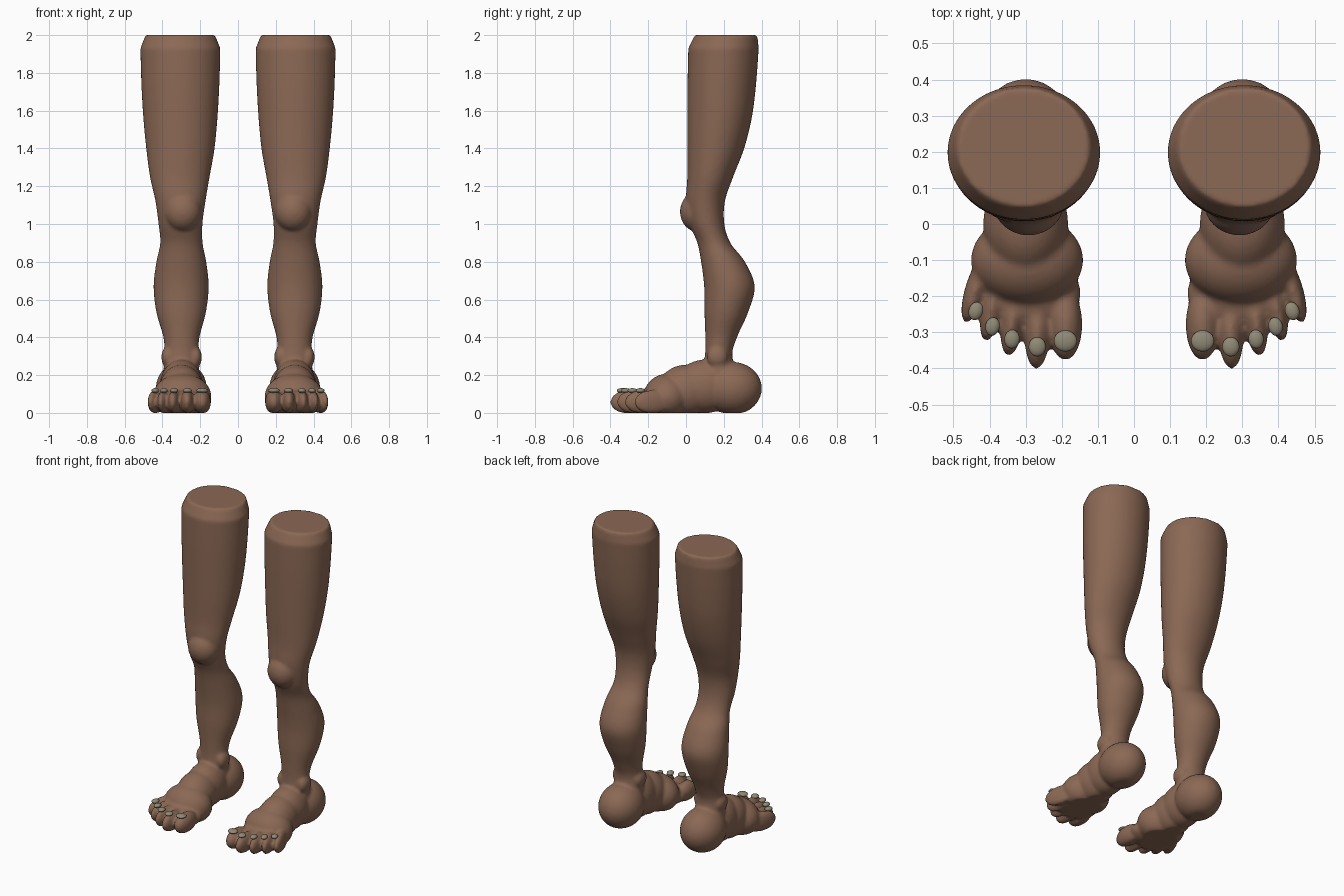
import bpy, bmesh, math
from mathutils import Matrix, Vector

cube = bpy.data.objects.get("Cube")
if cube:
    bpy.data.objects.remove(cube)


def material(name, rgb):
    m = bpy.data.materials.new(name)
    m.use_nodes = True
    m.diffuse_color = (*rgb, 1)
    m.node_tree.nodes["Principled BSDF"].inputs["Base Color"].default_value = (*rgb, 1)
    return m


def ellipsoid(bm, centre, radii, tilt=0):
    mat = (Matrix.Translation(centre) @ Matrix.Rotation(tilt, 4, 'Z')
           @ Matrix.Diagonal((*radii, 1)))
    bmesh.ops.create_uvsphere(bm, u_segments=32, v_segments=20, radius=1, matrix=mat)


def spline(rows, steps=5):
    """Smooth curve through the given rows of numbers."""
    pts = [Vector(r) for r in rows]
    pts = [pts[0]] + pts + [pts[-1]]
    out = []
    for a, b, c, d in zip(pts, pts[1:], pts[2:], pts[3:]):
        for i in range(steps):
            t = i / steps
            out.append(0.5 * (2 * b + (c - a) * t + (2 * a - 5 * b + 4 * c - d) * t * t
                              + (3 * b - a - 3 * c + d) * t ** 3))
    return out + [pts[-1]]


def loft(bm, rows, sides=48):
    """Closed tube of elliptical rings: z, x min, x max, y front, y back."""
    rings = []
    for z, x0, x1, y0, y1 in rows:
        ring = []
        for i in range(sides):
            a = math.tau * i / sides
            ring.append(bm.verts.new(((x0 + x1) / 2 + (x1 - x0) / 2 * math.cos(a),
                                      (y0 + y1) / 2 + (y1 - y0) / 2 * math.sin(a), z)))
        rings.append(ring)
    for up, low in zip(rings, rings[1:]):
        for i in range(sides):
            j = (i + 1) % sides
            bm.faces.new((up[i], low[i], low[j], up[j]))
    bm.faces.new(rings[0])
    bm.faces.new(rings[-1][::-1])


def finish(bm, name, mat):
    bmesh.ops.recalc_face_normals(bm, faces=bm.faces)
    mesh = bpy.data.meshes.new(name)
    bm.to_mesh(mesh)
    bm.free()
    mesh.materials.append(mat)
    mesh.shade_smooth()
    ob = bpy.data.objects.new(name, mesh)
    bpy.context.collection.objects.link(ob)
    return ob


skin = material("brown skin", (0.26, 0.14, 0.09))
nail = material("grey nail", (0.28, 0.25, 0.18))

# Thigh, knee and calf
bm = bmesh.new()
outline = [
    (1.93, .093, .517, .012, .385), (1.75, .098, .512, .008, .372),
    (1.57, .108, .502, .007, .35), (1.4, .124, .486, .007, .308),
    (1.25, .15, .466, .007, .25), (1.12, .172, .437, .0, .206),
    (1.0, .188, .421, .02, .203), (.9, .187, .412, .06, .235),
    (.8, .168, .432, .08, .312), (.67, .155, .447, .096, .364),
    (.53, .17, .432, .098, .328), (.4, .204, .395, .102, .27),
    (.3, .208, .39, .1, .245), (.16, .2, .4, .08, .28)]
loft(bm, [(2.0, .122, .49, .047, .378)] + spline(outline))
ellipsoid(bm, (.292, .058, 1.065), (.098, .09, .105))

# Ankle bones
for x in (.225, .372):
    ellipsoid(bm, (x, .165, .295), (.034, .055, .055))

# Heel, instep and ball of the foot
ellipsoid(bm, (.3, .245, .13), (.135, .157, .14))
ellipsoid(bm, (.3, .1, .14), (.115, .16, .142))
ellipsoid(bm, (.3, -.0, .12), (.118, .15, .135))
ellipsoid(bm, (.296, -.1, .085), (.156, .125, .122))
ellipsoid(bm, (.302, -.19, .055), (.155, .11, .068))

# Toes: x, tip y, half width, turn, nail y
toes = [(.19, -.378, .047, 0, -.324), (.268, -.402, .035, .03, -.34),
        (.338, -.367, .031, .1, -.319), (.392, -.327, .029, .2, -.284),
        (.438, -.278, .029, .3, -.241)]
for x, tip, w, turn, _ in toes:
    ellipsoid(bm, (x, tip + .1, .058), (w, .1, .064), turn)

# Flat sole
for v in bm.verts:
    v.co.z = max(v.co.z, 0)
legs = finish(bm, "legs", skin)
fuse = legs.modifiers.new("fuse", 'REMESH')
fuse.mode = 'VOXEL'
fuse.voxel_size = .01
fuse.use_smooth_shade = True
soften = legs.modifiers.new("soften", 'SMOOTH')
soften.factor = .5
soften.iterations = 5

# Toenails
bm = bmesh.new()
for x, _, w, turn, y in toes:
    ellipsoid(bm, (x, y, .118), (w * .68, .019 + w * .22, .013), turn)
nails = finish(bm, "toenails", nail)

# Other leg
for ob in (legs, nails):
    ob.modifiers.new("mirror", 'MIRROR').use_mirror_merge = False
